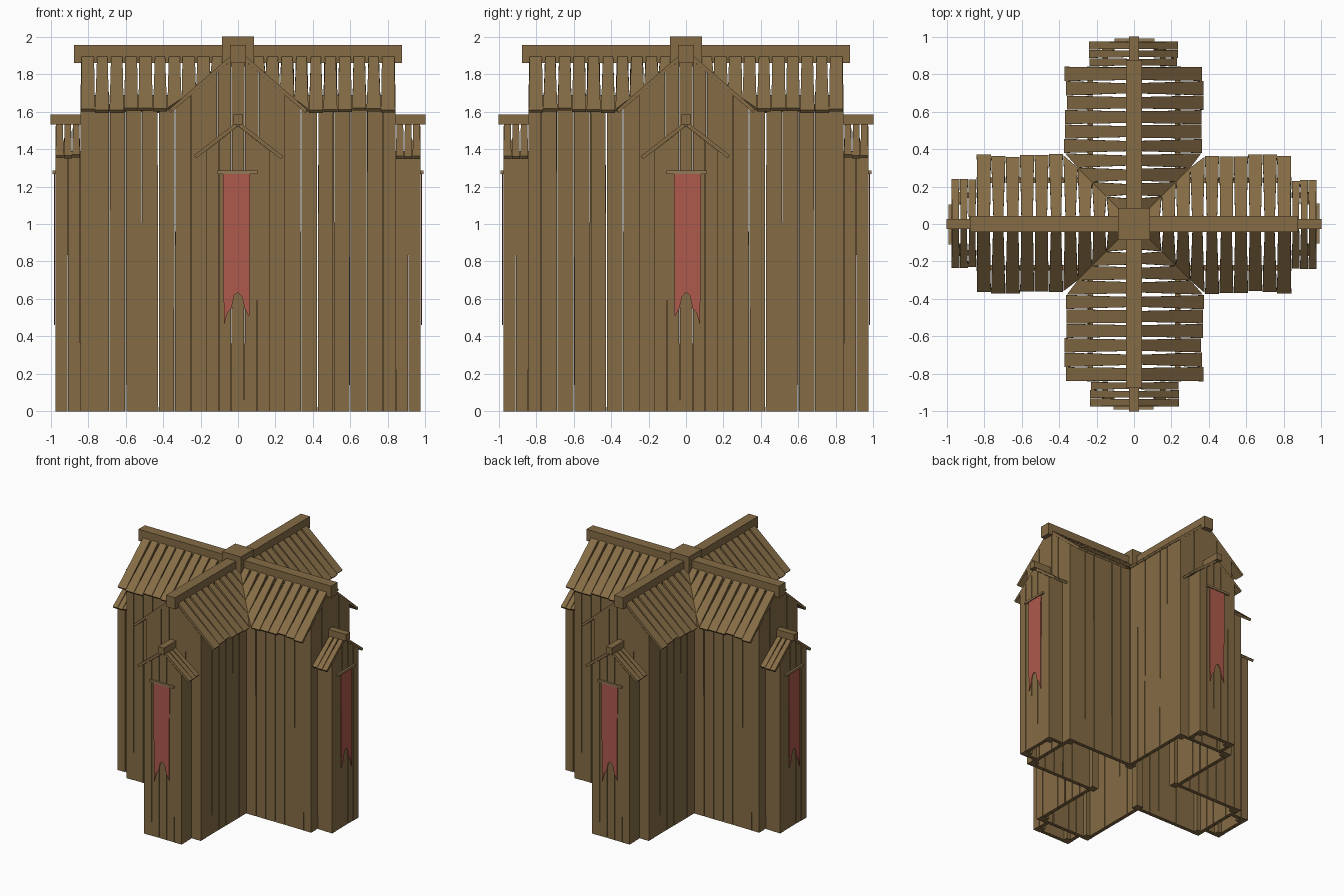
import bpy, bmesh, random
from mathutils import Vector as V

if "Cube" in bpy.data.objects:
    bpy.data.objects.remove(bpy.data.objects["Cube"])
random.seed(4)


def material(name, col):
    m = bpy.data.materials.new(name)
    m.diffuse_color = (*col, 1)
    m.use_nodes = True
    m.node_tree.nodes["Principled BSDF"].inputs["Base Color"].default_value = m.diffuse_color
    return m


WOOD = material("wood", (0.235, 0.15, 0.06))
CLOTH = material("red_cloth", (0.42, 0.1, 0.07))
ROD = material("pale_wood", (0.3, 0.2, 0.09))
parts = {}          # part name -> list of prisms for the arm that faces -y


def prism(name, pts, off):
    """Flat polygon swept along an offset."""
    parts.setdefault(name, []).append(([V(p) for p in pts], V(off)))


def box(name, x0, x1, y0, y1, z0, z1):
    prism(name, [(x0, y0, z0), (x1, y0, z0), (x1, y1, z0), (x0, y1, z0)], (0, 0, z1 - z0))


def spans(a, b, n, gap):
    """Split a..b into n boards; yields both edges at the two ends."""
    w = (b - a) / n
    for i in range(n):
        g = [random.uniform(0.0005, gap) / 2 for _ in range(4)]
        lo, hi = a + i * w, a + (i + 1) * w
        yield lo + g[0], hi - g[1], lo + g[2], hi - g[3]


def side_wall(name, x, y0, y1, n, top):
    for s in (-1, 1):
        for a, b, c, d in spans(y0, y1, n, 0.009):
            prism(name, [(s * x, a, 0), (s * x, b, 0), (s * x, d, top), (s * x, c, top)], (-s * 0.03, 0, 0))


def gable_wall(name, y, half, n, peak, slope):
    for a, b, c, d in spans(-half, half, n, 0.008):
        pts = [(a, y, 0), (b, y, 0), (d, y, peak - slope * abs(d))]
        if c < 0 < d:
            pts.append((0, y, peak))
        pts.append((c, y, peak - slope * abs(c)))
        prism(name, pts, (0, 0.03, 0))


def post(name, x, y, size, peak, slope):
    for s in (-1, 1):
        xi, zo, zi = x - size, peak - slope * x, peak - slope * (x - size)
        prism(name, [(s * xi, y, 0), (s * x, y, 0), (s * x, y, zo), (s * xi, y, zi)], (0, size, 0))


def roof(name, y0, y1, n, xin, xout, peak, slope, gap, mitre):
    t = V((slope, 0, 1)).normalized() * -0.02
    for s in (-1, 1):
        for a, b, c, d in spans(y0, y1, n, 0.004):
            g = random.uniform(0.3, 1) * gap / 2
            e = xout + random.uniform(-0.008, 0.008)
            xa, xb = (min(e, abs(a)), min(e, abs(b))) if mitre else (e, e)
            ends = [(xin, c + g), (xin, d - g), (max(xb, xin), b), (max(xa, xin), a)]
            prism(name, [(s * x, y, peak - slope * x) for x, y in ends], (s * t.x, 0, t.z))


# Main arm: posts, plank walls, roof boards, ridge
post("main_corner_posts", 0.25, -0.84, 0.065, 1.905, 0.87)
side_wall("main_side_planks", 0.248, -0.775, -0.25, 6, 1.69)
gable_wall("main_gable_planks", -0.838, 0.185, 5, 1.905, 0.87)
roof("main_roof_boards", -0.84, -0.07, 10, 0.03, 0.365, 1.932, 0.87, 0.022, True)
box("main_ridge_beam", -0.042, 0.042, -0.875, -0.08, 1.86, 1.955)

# Lower end bay: posts, plank walls, roof boards, ridge
post("bay_corner_posts", 0.17, -0.975, 0.065, 1.523, 0.78)
side_wall("bay_side_planks", 0.168, -0.91, -0.84, 1, 1.39)
gable_wall("bay_front_planks", -0.973, 0.105, 3, 1.523, 0.78)
roof("bay_roof_boards", -0.975, -0.842, 3, 0.015, 0.235, 1.55, 0.78, 0.012, False)
box("bay_ridge_beam", -0.026, 0.026, -1.0, -0.84, 1.53, 1.585)

# Banner with a ragged swallowtail, and its rod
prism("banner", [(x, -0.982, z) for x, z in (
    (-0.08, 1.27), (0.065, 1.27), (0.062, 0.9), (0.06, 0.5), (0.035, 0.55), (0.022, 0.61),
    (0.0, 0.635), (-0.02, 0.62), (-0.035, 0.55), (-0.055, 0.53), (-0.075, 0.46), (-0.078, 0.8))],
      (0, 0.006, 0))
box("banner_rod", -0.11, 0.105, -0.99, -0.974, 1.268, 1.285)


def place(p, k):
    """Arm k: quarter turns, odd arms mirrored."""
    x, y = (-p.x if k % 2 else p.x), p.y
    for _ in range(k):
        x, y = -y, x
    return V((x, y, p.z))


def build(name, prisms, arms, mat):
    bm = bmesh.new()
    for k in range(arms):
        for pts, off in prisms:
            lo = [bm.verts.new(place(p, k)) for p in pts]
            hi = [bm.verts.new(place(p + off, k)) for p in pts]
            bm.faces.new(lo[::-1])
            bm.faces.new(hi)
            for i in range(len(lo)):
                j = (i + 1) % len(lo)
                bm.faces.new((lo[i], lo[j], hi[j], hi[i]))
    bmesh.ops.recalc_face_normals(bm, faces=bm.faces)
    me = bpy.data.meshes.new(name)
    bm.to_mesh(me)
    bm.free()
    me.materials.append(mat)
    bpy.context.collection.objects.link(bpy.data.objects.new(name, me))


for name, prisms in parts.items():
    build(name, prisms, 4, {"banner": CLOTH, "banner_rod": ROD}.get(name, WOOD))

# Crossing: inner corner posts and ridge block
parts.clear()
for sx in (-1, 1):
    for sy in (-1, 1):
        x, y = sorted((sx * 0.19, sx * 0.25)), sorted((sy * 0.19, sy * 0.25))
        box("inner_corner_posts", *x, *y, 0, 1.69)
box("ridge_block", -0.085, 0.085, -0.085, 0.085, 1.84, 2.0)
for name, prisms in parts.items():
    build(name, prisms, 1, WOOD)
